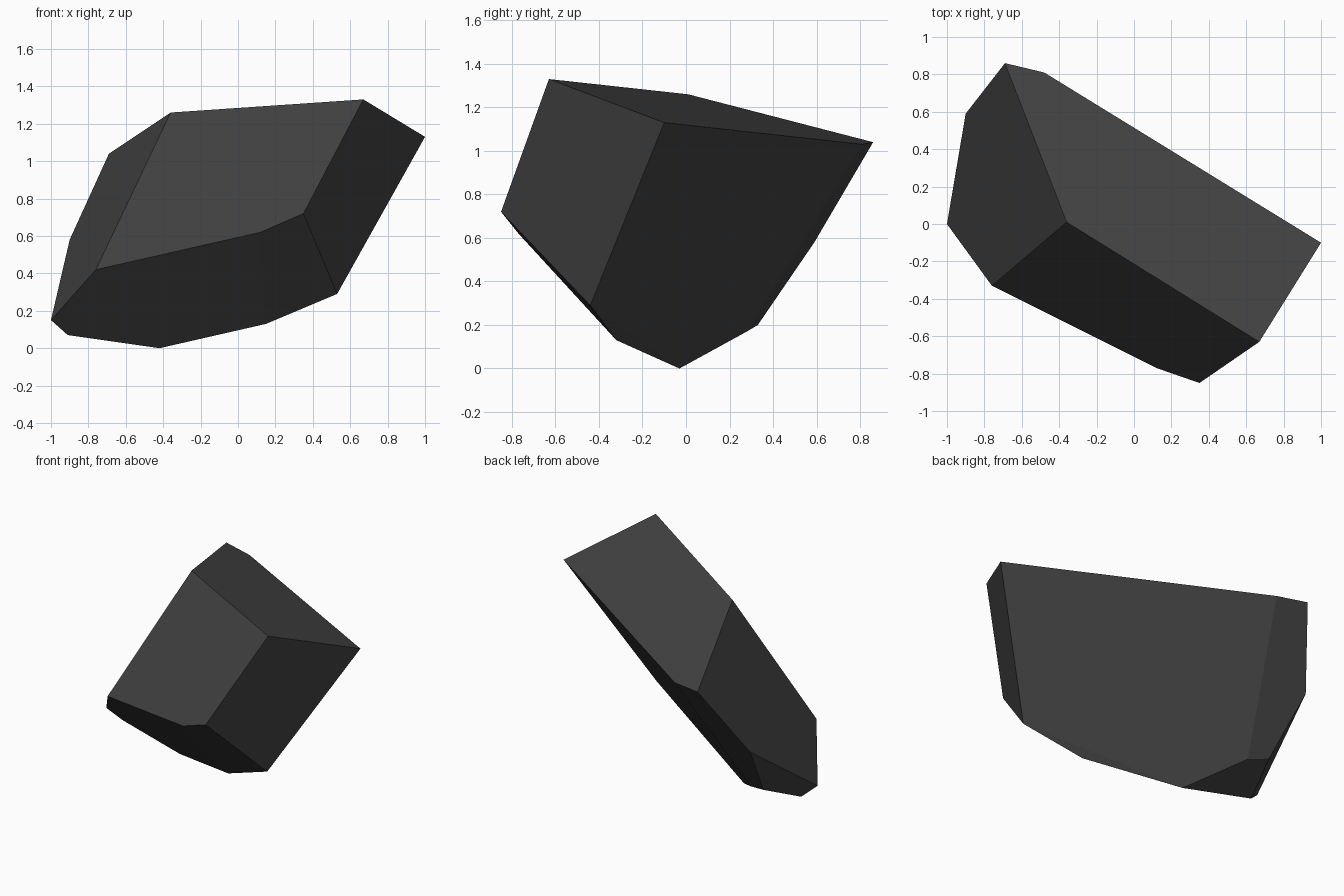
import bpy
import bmesh
import math

default_cube = bpy.data.objects.get("Cube")
if default_cube:
    bpy.data.objects.remove(default_cube, do_unlink=True)


def make_material(name, colour):
    material = bpy.data.materials.new(name)
    material.use_nodes = True
    material.diffuse_color = colour
    material.node_tree.nodes["Principled BSDF"].inputs["Base Color"].default_value = colour
    return material


def make_faceted_stone(name, corner_groups, material):
    """Wrap a convex skin around the corners and merge coplanar triangles."""
    bm = bmesh.new()
    for group in corner_groups:
        for corner in group:
            bm.verts.new(corner)
    bmesh.ops.convex_hull(bm, input=bm.verts[:])
    bmesh.ops.dissolve_limit(bm, angle_limit=math.radians(5),
                             verts=bm.verts[:], edges=bm.edges[:])
    bmesh.ops.recalc_face_normals(bm, faces=bm.faces[:])
    for face in bm.faces:
        face.smooth = False
    mesh = bpy.data.meshes.new(name)
    bm.to_mesh(mesh)
    bm.free()
    mesh.materials.append(material)
    stone = bpy.data.objects.new(name, mesh)
    bpy.context.collection.objects.link(stone)
    return stone


# Corners of the sloping top facet
top_rim = [(-.36, .01, 1.26), (.67, -.63, 1.33), (1, -.1, 1.13),
           (-.48, .81, 1.03), (-.69, .86, 1.04)]

# Corners along the lower edge of the front facet
front_edge = [(-.76, -.33, .42), (.12, -.77, .62), (.35, -.85, .72)]

# Corners of the underside and the chipped right end
lower_rim = [(.53, -.44, .29), (.15, -.32, .13), (-.42, -.03, 0),
             (-.91, .05, .07), (-1, 0, .15)]
chipped_end = [(-.9, .59, .58), (-.82, .33, .2), (-.69, .28, .17)]

charcoal = make_material("charcoal stone", (.055, .055, .055, 1))
make_faceted_stone("rock", [top_rim, front_edge, lower_rim, chipped_end], charcoal)
